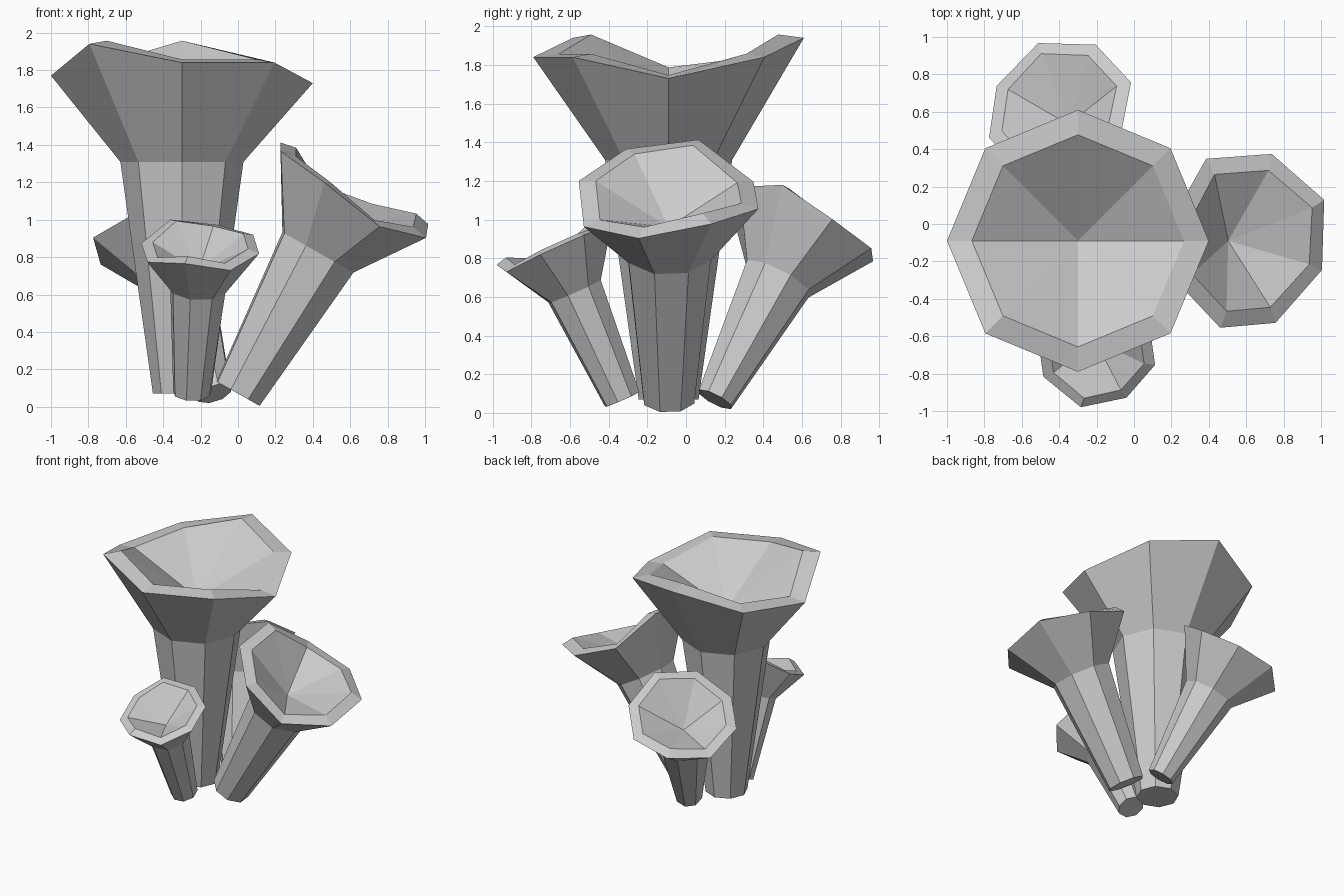
import bpy, bmesh
from math import sin, cos, radians
from mathutils import Vector

cube = bpy.data.objects.get("Cube")
if cube:
    bpy.data.objects.remove(cube, do_unlink=True)

grey = bpy.data.materials.new("stone_grey")
grey.use_nodes = True
COLOUR = (0.6, 0.6, 0.6, 1)
grey.diffuse_color = COLOUR
grey.node_tree.nodes["Principled BSDF"].inputs["Base Color"].default_value = COLOUR

SIDES = 8


def funnel(name, base, length, lean, heading, turn, rim_r, base_r, wobble):
    """Eight-sided trumpet: stem, flared cup, uneven rim and a hollow cone inside."""
    lean, heading = radians(lean), radians(heading)
    out = Vector((cos(heading), sin(heading), 0))
    up = Vector((0, 0, 1))
    axis = out * sin(lean) + up * cos(lean)
    u = out * cos(lean) - up * sin(lean)
    v = axis.cross(u)
    base = Vector(base)
    bm = bmesh.new()

    def ring(radius, height, offsets=(0,) * SIDES):
        verts = []
        for i, off in enumerate(offsets):
            a = radians(turn + 360 / SIDES * i)
            verts.append(bm.verts.new(
                base + axis * (height + off) + (u * cos(a) + v * sin(a)) * radius))
        return verts

    # Foot, neck, outer lip and inner lip
    rings = [ring(base_r, 0),
             ring(rim_r * 0.47, length * 0.7),
             ring(rim_r, length, wobble),
             ring(rim_r * 0.81, length + 0.017, wobble)]
    for low, high in zip(rings, rings[1:]):
        for i in range(SIDES):
            j = (i + 1) % SIDES
            bm.faces.new((low[i], low[j], high[j], high[i]))
    bm.faces.new(rings[0][::-1])

    # Hollow of the cup
    pit = bm.verts.new(base + axis * length * 0.825)
    lip = rings[-1]
    for i in range(SIDES):
        bm.faces.new((lip[i], lip[(i + 1) % SIDES], pit))

    bmesh.ops.recalc_face_normals(bm, faces=bm.faces)
    mesh = bpy.data.meshes.new(name)
    bm.to_mesh(mesh)
    bm.free()
    mesh.materials.append(grey)
    obj = bpy.data.objects.new(name, mesh)
    bpy.context.collection.objects.link(obj)


# Tall upright funnel
funnel("main_funnel", (-0.3, -0.09, 0.07), 1.77, 0, 0, 0, 0.7, 0.155,
       (-0.11, 0, 0.1, -0.02, -0.07, 0.1, 0, 0))
# Three smaller ones leaning outwards around it
funnel("left_funnel", (0, -0.09, 0.07), 1.24, 29.5, 0, 26.5, 0.49, 0.14,
       (0.05, -0.02, -0.07, 0.04, 0, -0.03, -0.09, -0.02))
funnel("back_funnel", (-0.13, 0.15, 0.07), 1.04, 31, 120, -11, 0.41, 0.1,
       (0.035, -0.03, -0.02, -0.07, 0, 0.05, 0, 0.01))
funnel("front_funnel", (-0.25, -0.33, 0.07), 0.875, 24, 278, -22.5, 0.325, 0.1,
       (0.02, -0.02, 0, 0, -0.02, 0.01, -0.05, -0.05))
